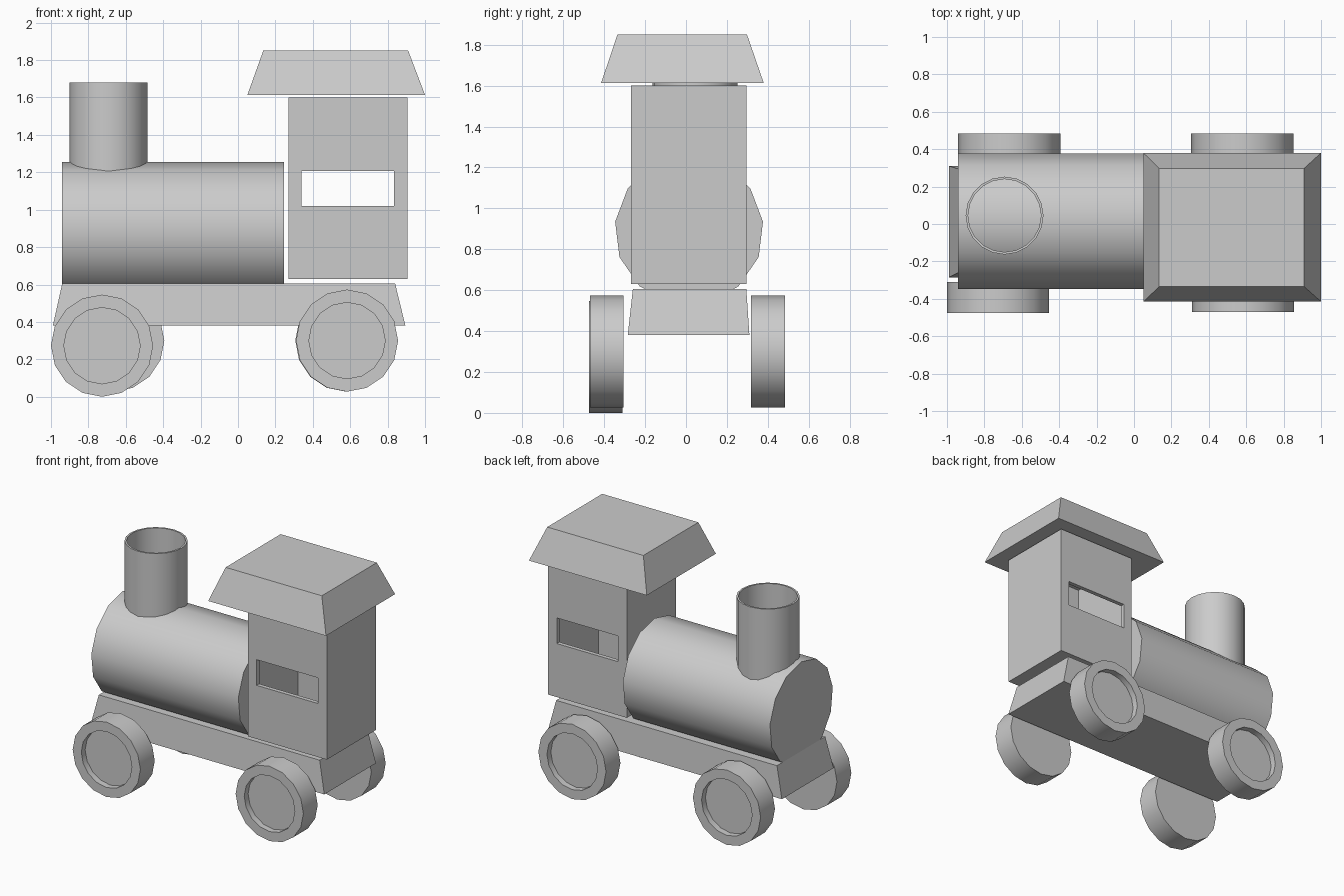
import bpy, bmesh
from math import sin, cos, pi, radians
from mathutils import Matrix

if "Cube" in bpy.data.objects:
    bpy.data.objects.remove(bpy.data.objects["Cube"])


def finish(name, bm, smooth=False):
    bmesh.ops.recalc_face_normals(bm, faces=bm.faces[:])
    mesh = bpy.data.meshes.new(name)
    bm.to_mesh(mesh)
    bm.free()
    ob = bpy.data.objects.new(name, mesh)
    bpy.context.collection.objects.link(ob)
    if smooth:
        bpy.ops.object.select_all(action='DESELECT')
        ob.select_set(True)
        bpy.context.view_layer.objects.active = ob
        bpy.ops.object.shade_smooth_by_angle(angle=radians(40))
    return ob


def frustum(name, bottom, top, z0, z1):
    """Box whose bottom and top rectangles (x0, x1, y0, y1) may differ."""
    bm = bmesh.new()
    for (x0, x1, y0, y1), z in ((bottom, z0), (top, z1)):
        for x, y in ((x0, y0), (x1, y0), (x1, y1), (x0, y1)):
            bm.verts.new((x, y, z))
    bmesh.ops.convex_hull(bm, input=bm.verts[:])
    bmesh.ops.dissolve_limit(bm, angle_limit=0.01, verts=bm.verts[:], edges=bm.edges[:])
    return finish(name, bm)


def box(name, x0, x1, y0, y1, z0, z1):
    return frustum(name, (x0, x1, y0, y1), (x0, x1, y0, y1), z0, z1)


def lathe(name, profile, sides, matrix, tube=False):
    """Turn (radius, height) points round local z; a tube closes on itself."""
    bm = bmesh.new()
    rings = [[bm.verts.new((r * cos(2 * pi * i / sides), r * sin(2 * pi * i / sides), h))
              for i in range(sides)] for r, h in profile]
    pairs = list(zip(rings, rings[1:]))
    if tube:
        pairs.append((rings[-1], rings[0]))
    else:
        bm.faces.new(rings[0])
        bm.faces.new(rings[-1])
    for a, b in pairs:
        for i in range(sides):
            j = (i + 1) % sides
            bm.faces.new((a[i], a[j], b[j], b[i]))
    bm.transform(matrix)
    return finish(name, bm, smooth=True)


# Tapered chassis
frustum("chassis", (-0.99, 0.895, -0.285, 0.31), (-0.94, 0.84, -0.26, 0.295), 0.38, 0.605)

# Thirteen-sided boiler lying along x, corner on top
lathe("boiler", [(0.364, -0.245), (0.364, 0.94)], 13,
      Matrix.Translation((0, 0.015, 0.891)) @ Matrix.Rotation(radians(-90), 4, 'Y'))

# Open chimney tube
lathe("chimney", [(0.208, 1.1), (0.208, 1.68), (0.195, 1.68), (0.195, 1.1)], 20,
      Matrix.Translation((-0.692, 0.045, 0)), tube=True)

# Hollow cab with side windows
cab = box("cab", 0.27, 0.905, -0.27, 0.295, 0.63, 1.6)
t = 0.03
for cutter in (box("cab_cavity", 0.27 + t, 0.905 - t, -0.27 + t, 0.295 - t, 0.63 + t, 1.6 - t),
               box("window_cutter", 0.34, 0.835, -0.5, 0.5, 1.02, 1.207)):
    cutter.hide_render = True
    cutter.display_type = 'WIRE'
    mod = cab.modifiers.new(cutter.name, 'BOOLEAN')
    mod.operation = 'DIFFERENCE'
    mod.solver = 'EXACT'
    mod.object = cutter

# Overhanging roof
frustum("roof", (0.05, 1.0, -0.415, 0.38), (0.135, 0.91, -0.335, 0.298), 1.613, 1.85)

# Wheels with recessed outer faces: name, x, inner y, z, outward side
wheel = [(0.273, 0), (0.273, 0.165), (0.204, 0.165), (0.204, 0.12)]
for name, x, y, z, side in (("near_front", -0.727, -0.31, 0.273, -1),
                            ("near_rear", 0.583, -0.305, 0.3, -1),
                            ("far_front", -0.667, 0.318, 0.3, 1),
                            ("far_rear", 0.579, 0.318, 0.3, 1)):
    lathe("wheel_" + name, wheel, 16,
          Matrix.Translation((x, y, z)) @ Matrix.Rotation(radians(-90 * side), 4, 'X'))
